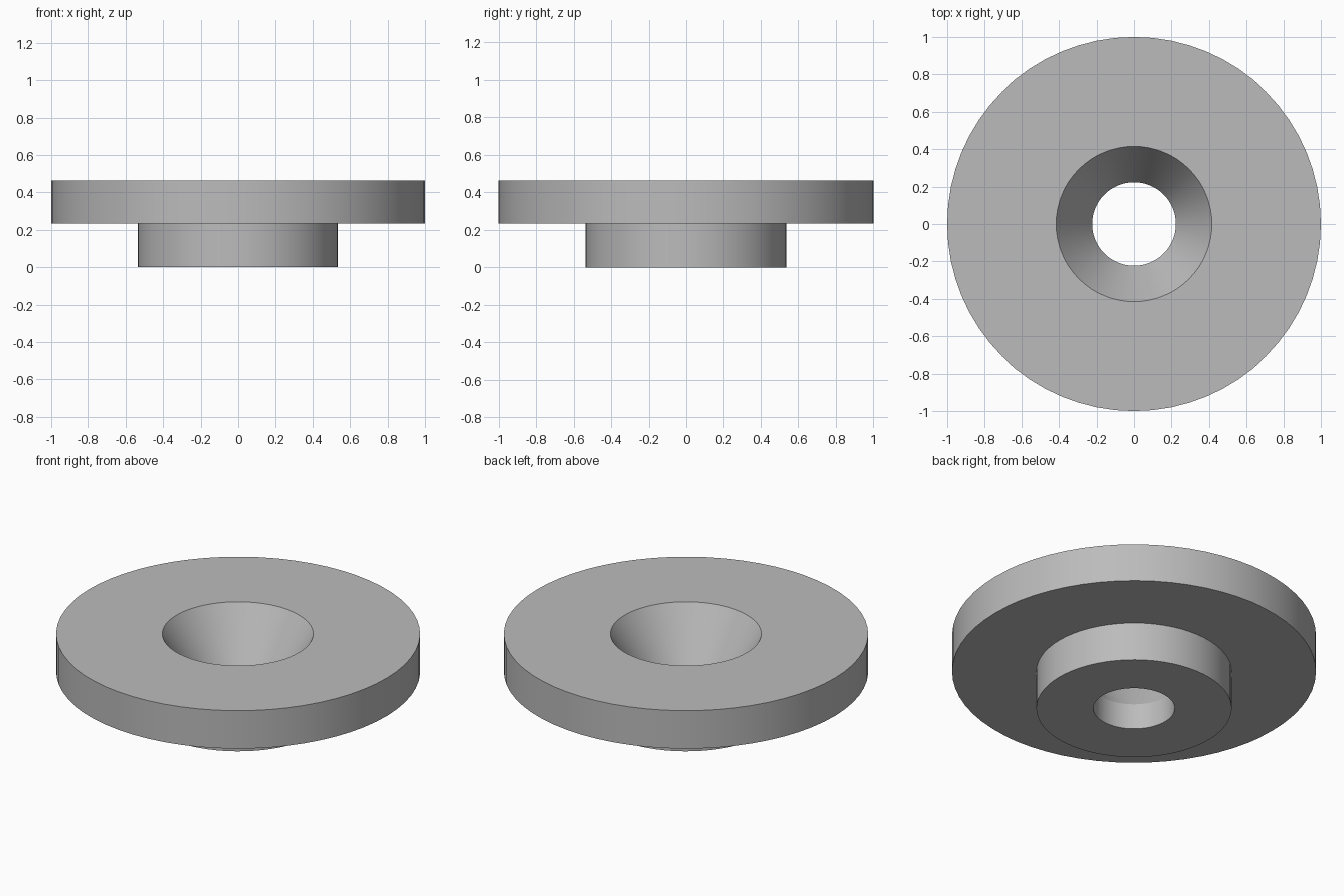
import bpy
import bmesh
import math

cube = bpy.data.objects.get("Cube")
if cube:
    bpy.data.objects.remove(cube, do_unlink=True)

SEGMENTS = 64

# Plain grey metal
grey = bpy.data.materials.new("grey_metal")
grey.use_nodes = True
colour = (0.5, 0.5, 0.5, 1)
grey.diffuse_color = colour
grey.node_tree.nodes["Principled BSDF"].inputs["Base Color"].default_value = colour

# Half section (radius, height): flange, boss, through hole and countersink
profile = [
    (0.223, 0.0), (0.535, 0.0),
    (0.535, 0.233), (1.0, 0.233),
    (1.0, 0.463), (0.415, 0.463),
    (0.223, 0.155),
]

# Revolve the closed section around z
bm = bmesh.new()
rings = []
for i in range(SEGMENTS):
    a = math.tau * i / SEGMENTS
    rings.append([bm.verts.new((r * math.cos(a), r * math.sin(a), z)) for r, z in profile])
for i, ring in enumerate(rings):
    following = rings[(i + 1) % SEGMENTS]
    for j in range(len(profile)):
        k = (j + 1) % len(profile)
        bm.faces.new((ring[j], following[j], following[k], ring[k]))
bmesh.ops.recalc_face_normals(bm, faces=bm.faces)

mesh = bpy.data.meshes.new("flanged_bushing")
bm.to_mesh(mesh)
bm.free()
mesh.materials.append(grey)
bushing = bpy.data.objects.new("flanged_bushing", mesh)
bpy.context.collection.objects.link(bushing)

# Smooth round walls with crisp rims
bpy.ops.object.select_all(action="DESELECT")
bushing.select_set(True)
bpy.context.view_layer.objects.active = bushing
bpy.ops.object.shade_smooth_by_angle(angle=math.radians(30))
